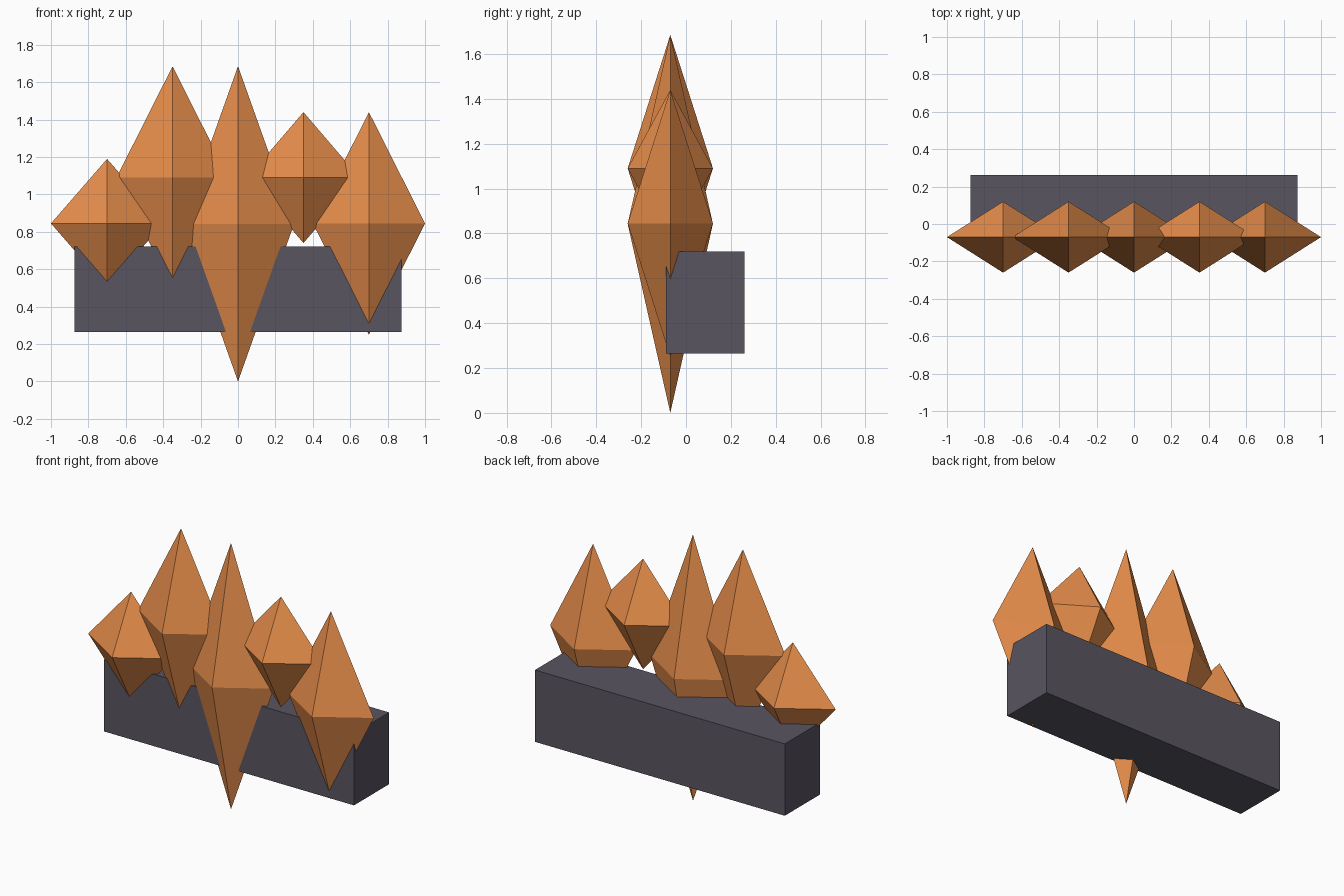
import bpy, bmesh
from mathutils import Matrix

if "Cube" in bpy.data.objects:
    bpy.data.objects.remove(bpy.data.objects["Cube"])


def material(name, rgb):
    mat = bpy.data.materials.new(name)
    mat.diffuse_color = (*rgb, 1)
    mat.use_nodes = True
    mat.node_tree.nodes["Principled BSDF"].inputs["Base Color"].default_value = mat.diffuse_color
    return mat


def add_object(name, bm, location, mat):
    bmesh.ops.recalc_face_normals(bm, faces=bm.faces)
    mesh = bpy.data.meshes.new(name)
    bm.to_mesh(mesh)
    bm.free()
    mesh.materials.append(mat)
    obj = bpy.data.objects.new(name, mesh)
    obj.location = location
    bpy.context.collection.objects.link(obj)
    return obj


def crystal(name, x, z, half_height, mat):
    # four-sided double pyramid, wide in x and thin in y
    bm = bmesh.new()
    ring = [bm.verts.new(p) for p in ((0.3, 0, 0), (0, 0.19, 0), (-0.3, 0, 0), (0, -0.19, 0))]
    for tip_z in (half_height, -half_height):
        tip = bm.verts.new((0, 0, tip_z))
        for i in range(4):
            bm.faces.new((ring[i], ring[(i + 1) % 4], tip))
    return add_object(name, bm, (x, -0.07, z), mat)


orange = material("orange", (0.8, 0.27, 0.07))
slate = material("slate", (0.10, 0.09, 0.12))

# row of crystals, left to right: centre x, centre z, half height
row = [(-0.7, 0.845, 0.345), (-0.35, 1.09, 0.595), (0, 0.843, 0.843),
       (0.35, 1.09, 0.35), (0.7, 0.845, 0.595)]
for i, (x, z, h) in enumerate(row, 1):
    crystal(f"crystal_{i}", x, z, h, orange)

# backing bar
bm = bmesh.new()
bmesh.ops.create_cube(bm, size=1, matrix=Matrix.Diagonal((1.75, 0.35, 0.455, 1)))
add_object("bar", bm, (0, 0.086, 0.493), slate)
